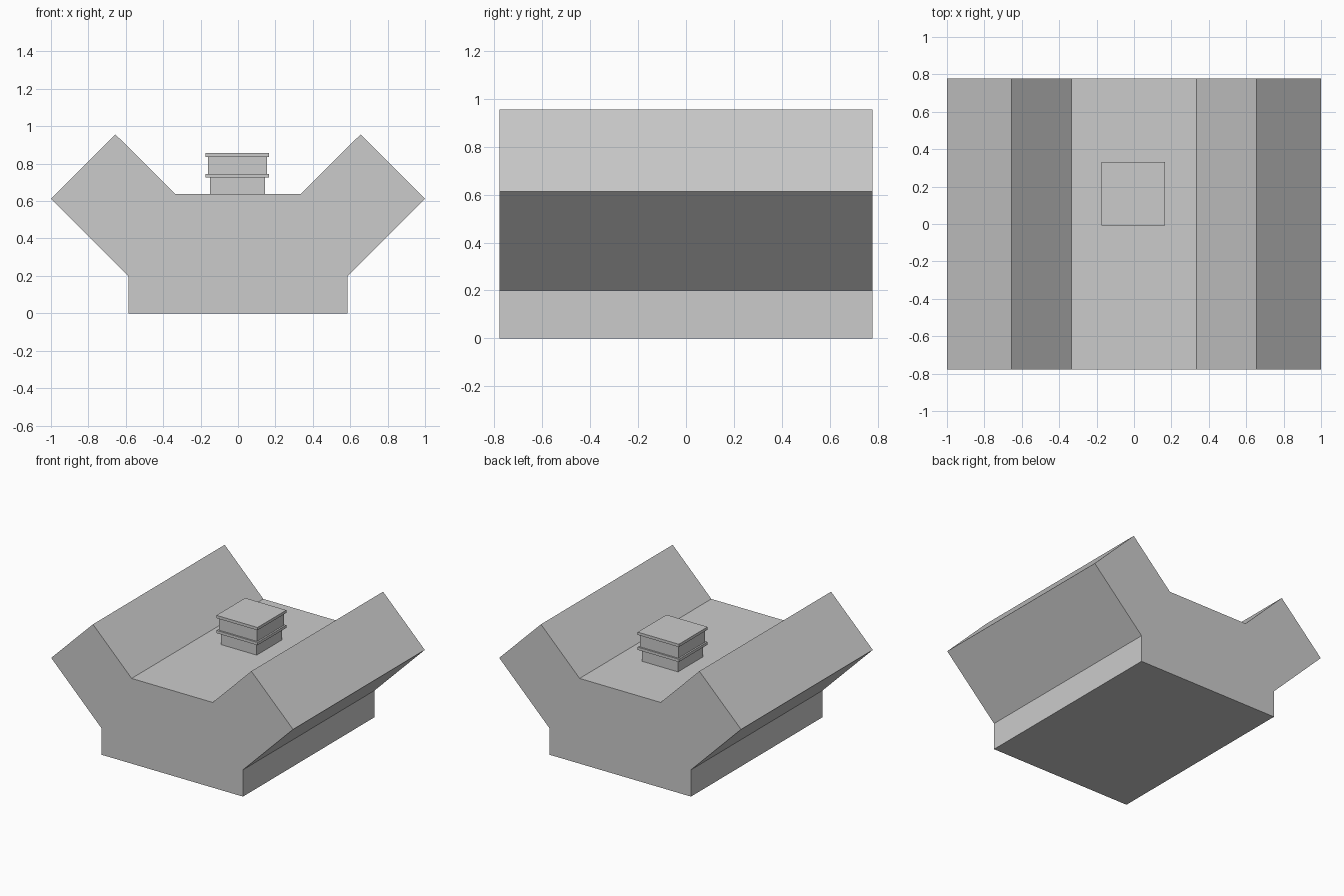
import bpy

if "Cube" in bpy.data.objects:
    bpy.data.objects.remove(bpy.data.objects["Cube"])

DEPTH = 0.778


def prism(name, outline, y0, y1):
    """Extrude an x/z outline (counter-clockwise from the front) along y."""
    n = len(outline)
    verts = [(x, y, z) for y in (y0, y1) for x, z in outline]
    faces = [tuple(range(n)), tuple(reversed(range(n, 2 * n)))]
    for i in range(n):
        j = (i + 1) % n
        faces.append((j, i, i + n, j + n))
    mesh = bpy.data.meshes.new(name)
    mesh.from_pydata(verts, [], faces)
    obj = bpy.data.objects.new(name, mesh)
    bpy.context.collection.objects.link(obj)
    return obj


def block(name, cx, cy, half, z0, z1):
    """Square block given by its centre, half width and height range."""
    outline = [(cx - half, z0), (cx + half, z0), (cx + half, z1), (cx - half, z1)]
    return prism(name, outline, cy - half, cy + half)


# Main body: narrow base, flared sides and two raised ridges, mirrored in x
right = [(0.586, 0.0), (0.586, 0.2), (1.0, 0.613), (0.655, 0.956), (0.335, 0.637)]
left = [(-x, z) for x, z in reversed(right)]
prism("main_body", right + left, -DEPTH, DEPTH)

# Stepped square chimney standing on the flat valley
CX, CY = -0.003, 0.162
for name, half, z0, z1 in [
    ("chimney_lower_shaft", 0.148, 0.637, 0.725),
    ("chimney_collar", 0.170, 0.725, 0.746),
    ("chimney_upper_shaft", 0.158, 0.746, 0.837),
    ("chimney_cap", 0.170, 0.837, 0.858),
]:
    block(name, CX, CY, half, z0, z1)
